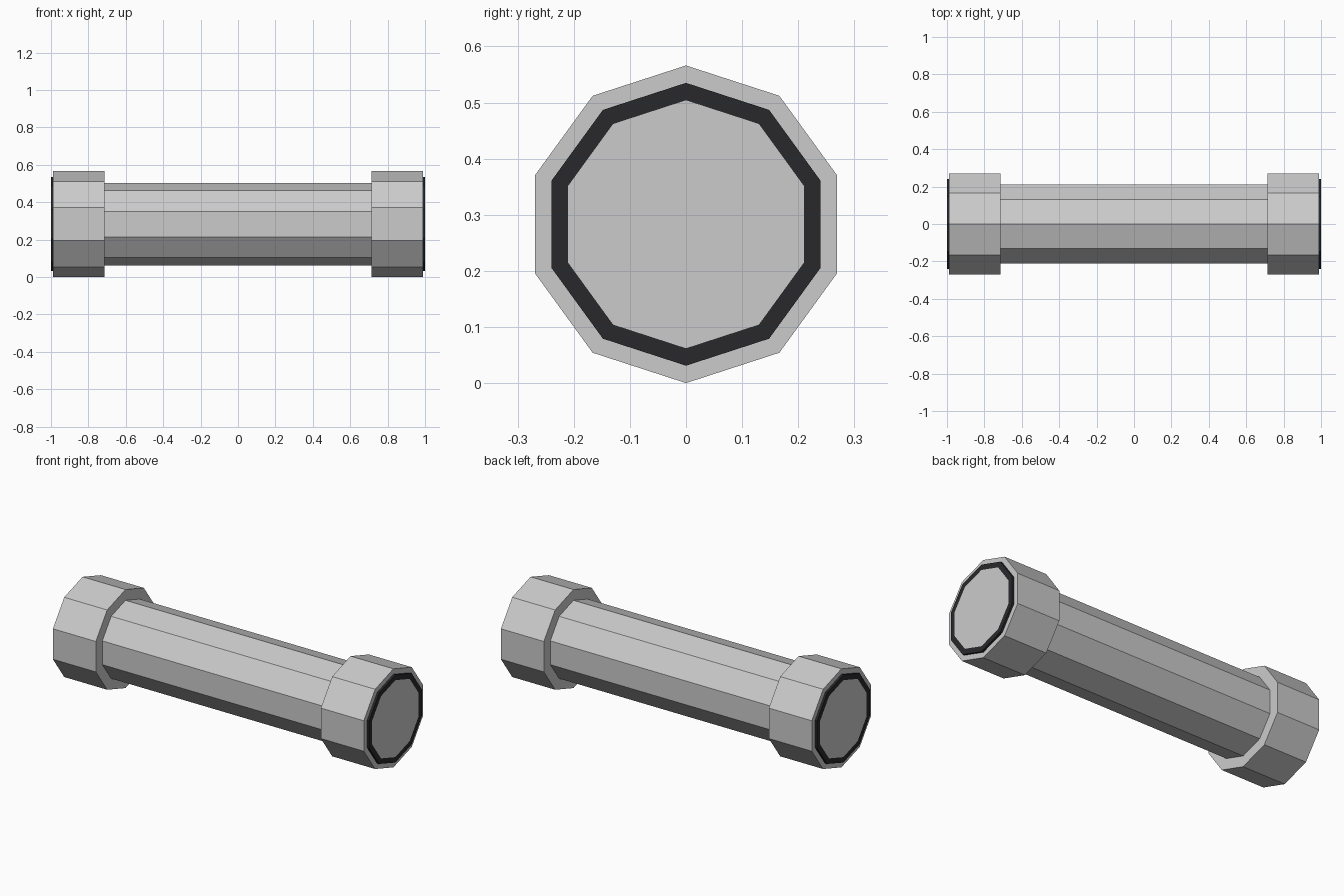
import bpy, bmesh, math

if "Cube" in bpy.data.objects:
    bpy.data.objects.remove(bpy.data.objects["Cube"])

SIDES = 10
R_CAP, R_RIM, R_TUBE = 0.283, 0.252, 0.221
CZ = R_CAP

dark = bpy.data.materials.new("dark_rim")
dark.diffuse_color = (0.022, 0.021, 0.025, 1)
dark.use_nodes = True
dark.node_tree.nodes["Principled BSDF"].inputs["Base Color"].default_value = dark.diffuse_color


def lathe(name, profile, closed=False, mat=None):
    """Ten-sided solid around the x axis from (x, radius) points; ends capped unless closed."""
    bm = bmesh.new()
    rings = []
    for x, r in profile:
        ring = []
        for i in range(SIDES):
            a = 2 * math.pi * i / SIDES
            ring.append(bm.verts.new((x, r * math.sin(a), r * math.cos(a))))
        rings.append(ring)
    pairs = list(zip(rings, rings[1:]))
    if closed:
        pairs.append((rings[-1], rings[0]))
    else:
        bm.faces.new(rings[0])
        bm.faces.new(rings[-1])
    for a, b in pairs:
        for i in range(SIDES):
            j = (i + 1) % SIDES
            bm.faces.new((a[i], a[j], b[j], b[i]))
    bmesh.ops.recalc_face_normals(bm, faces=bm.faces)
    me = bpy.data.meshes.new(name)
    bm.to_mesh(me)
    bm.free()
    if mat:
        me.materials.append(mat)
    ob = bpy.data.objects.new(name, me)
    ob.location.z = CZ
    bpy.context.collection.objects.link(ob)
    return ob


# Long central tube, running through to both end faces
lathe("tube", [(-1, R_TUBE), (1, R_TUBE)])

for side, s in (("left", -1), ("right", 1)):
    # Thick end collar
    lathe(side + "_collar", [(s * 0.715, R_CAP), (s * 0.988, R_CAP)])
    # Dark rim standing slightly proud of the collar, around the tube end
    lathe(side + "_rim", [(s * 0.98, R_TUBE), (s * 0.98, R_RIM),
                          (s * 1.0, R_RIM), (s * 1.0, R_TUBE)], True, dark)
